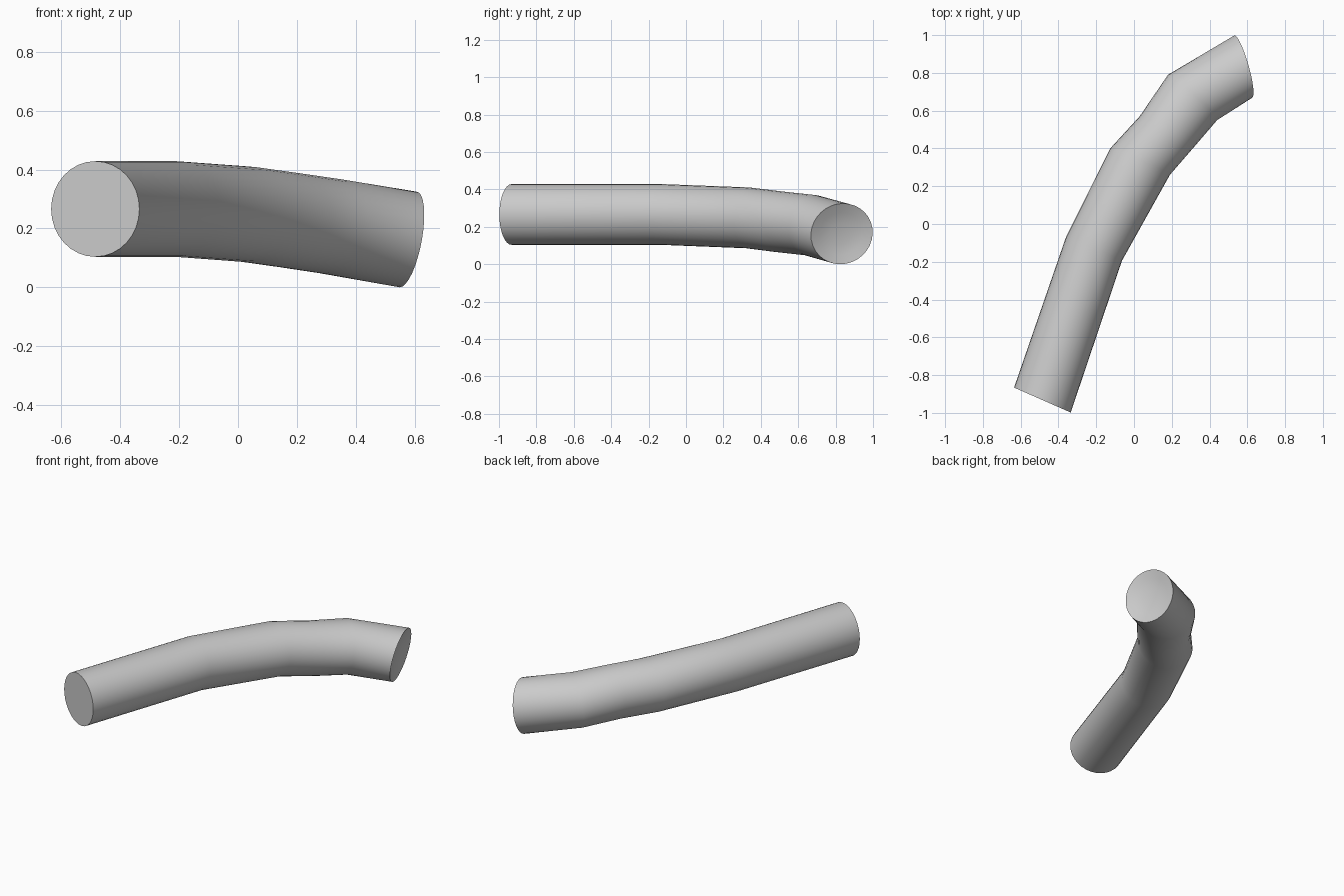
import bpy, bmesh, math
from mathutils import Vector

if "Cube" in bpy.data.objects:
    bpy.data.objects.remove(bpy.data.objects["Cube"])

SIDES = 32
RADIUS = 0.1625

# Path stations: centre, horizontal half-width vector (x, y), forward lean of the ring
stations = [
    ((-0.485, -0.932, 0.266), (0.150, -0.066), 0.00),
    ((-0.212, -0.132, 0.266), (0.148, -0.063), 0.015),
    ((0.032, 0.330, 0.248), (0.158, -0.070), 0.06),
    ((0.175, 0.490, 0.228), (0.145, -0.080), 0.09),
    ((0.310, 0.670, 0.208), (0.130, -0.120), 0.11),
    ((0.578, 0.833, 0.1625), (0.047, -0.165), 0.18),
]


def ring_points(centre, side, lean, scale=1.0, push=0.0):
    c = Vector(centre)
    s = Vector((side[0], side[1], 0))
    forward = Vector((-side[1], side[0], 0)).normalized()
    up = (Vector((0, 0, 1)) + forward * lean) * RADIUS
    for i in range(SIDES):
        a = 2 * math.pi * i / SIDES
        yield c + (s * math.cos(a) + up * math.sin(a)) * scale + forward * push


def bridge(bm, a, b):
    for i in range(SIDES):
        j = (i + 1) % SIDES
        bm.faces.new((a[i], a[j], b[j], b[i]))


bm = bmesh.new()

# Tube wall
rings = [[bm.verts.new(p) for p in ring_points(*st)] for st in stations]
for a, b in zip(rings, rings[1:]):
    bridge(bm, a, b)

# Flat cap at the front end
bm.faces.new(rings[0])

# Slightly dished cap at the back end
last = rings[-1]
for scale, push in ((0.7, -0.015), (0.35, -0.026)):
    inner = [bm.verts.new(p) for p in ring_points(*stations[-1], scale, push)]
    bridge(bm, last, inner)
    last = inner
bm.faces.new(last)

bmesh.ops.recalc_face_normals(bm, faces=bm.faces)
mesh = bpy.data.meshes.new("bent_tube")
bm.to_mesh(mesh)
bm.free()

tube = bpy.data.objects.new("bent_tube", mesh)
bpy.context.collection.objects.link(tube)
bpy.context.view_layer.objects.active = tube
tube.select_set(True)
bpy.ops.object.shade_smooth_by_angle(angle=math.radians(40))
